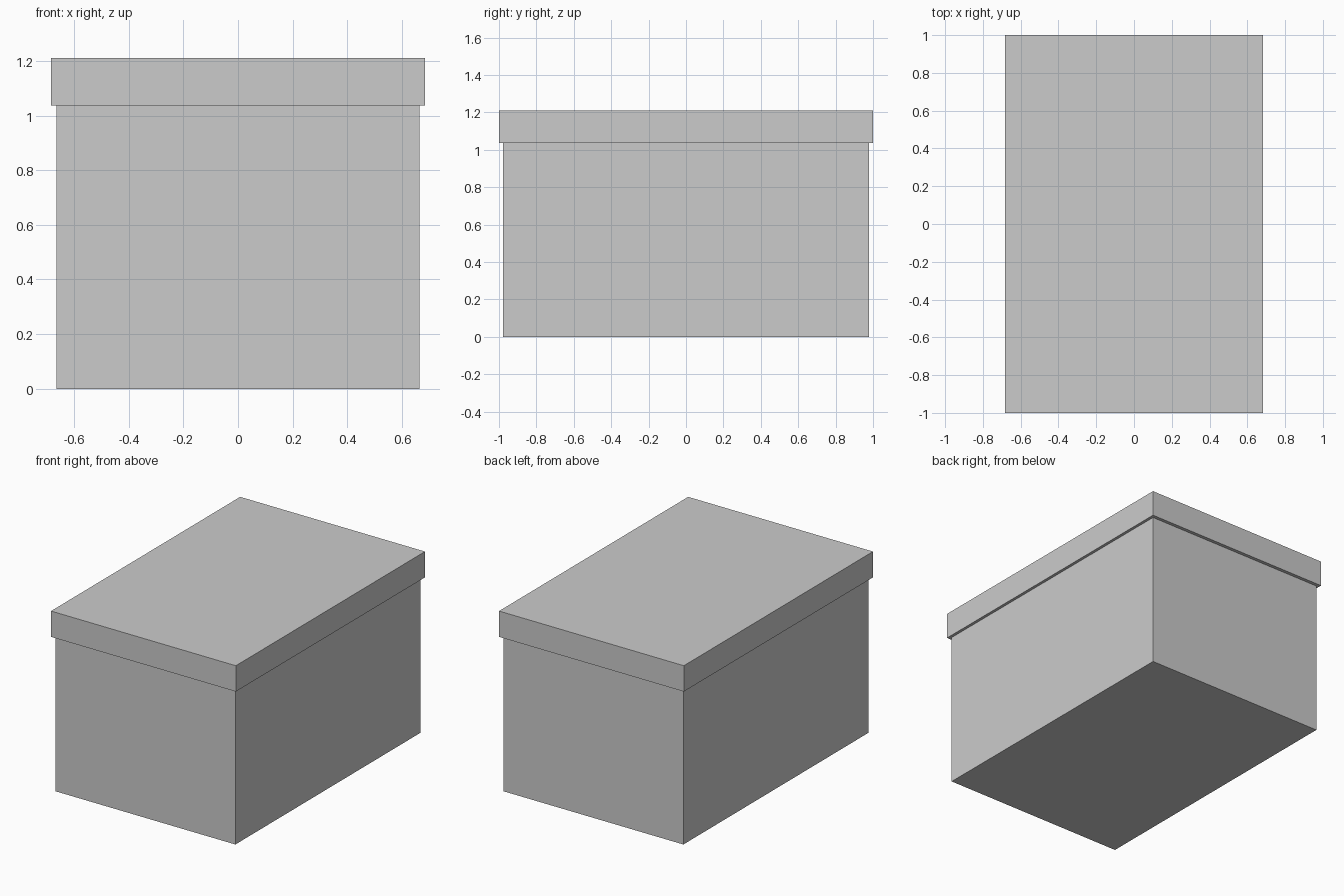
import bpy
import bmesh
from mathutils import Matrix, Vector

if "Cube" in bpy.data.objects:
    bpy.data.objects.remove(bpy.data.objects["Cube"])


def tray(name, width, depth, z0, z1, wall, open_up):
    """Flat-faced box hollowed from its top (open_up) or from its underside."""
    bm = bmesh.new()
    height = z1 - z0
    bmesh.ops.create_cube(
        bm, size=1,
        matrix=Matrix.Translation((0, 0, (z0 + z1) / 2))
        @ Matrix.Diagonal((width, depth, height, 1)))
    side = 1 if open_up else -1
    bm.normal_update()
    mouth = next(f for f in bm.faces if f.normal.z * side > 0.9)

    # Rim, then push the inner face in to form the cavity
    bmesh.ops.inset_region(bm, faces=[mouth], thickness=wall, use_even_offset=True)
    cavity = bmesh.ops.extrude_discrete_faces(bm, faces=[mouth])["faces"]
    bmesh.ops.translate(bm, verts=cavity[0].verts,
                        vec=Vector((0, 0, -side * (height - wall))))
    bmesh.ops.recalc_face_normals(bm, faces=bm.faces)

    mesh = bpy.data.meshes.new(name)
    bm.to_mesh(mesh)
    bm.free()
    obj = bpy.data.objects.new(name, mesh)
    bpy.context.collection.objects.link(obj)
    return obj


# Box body, open at the top under the lid
tray("box_body", 1.33, 1.955, 0.0, 1.18, 0.02, True)

# Lid, slightly wider, with its skirt hugging the body
tray("box_lid", 1.368, 2.0, 1.037, 1.21, 0.0235, False)
